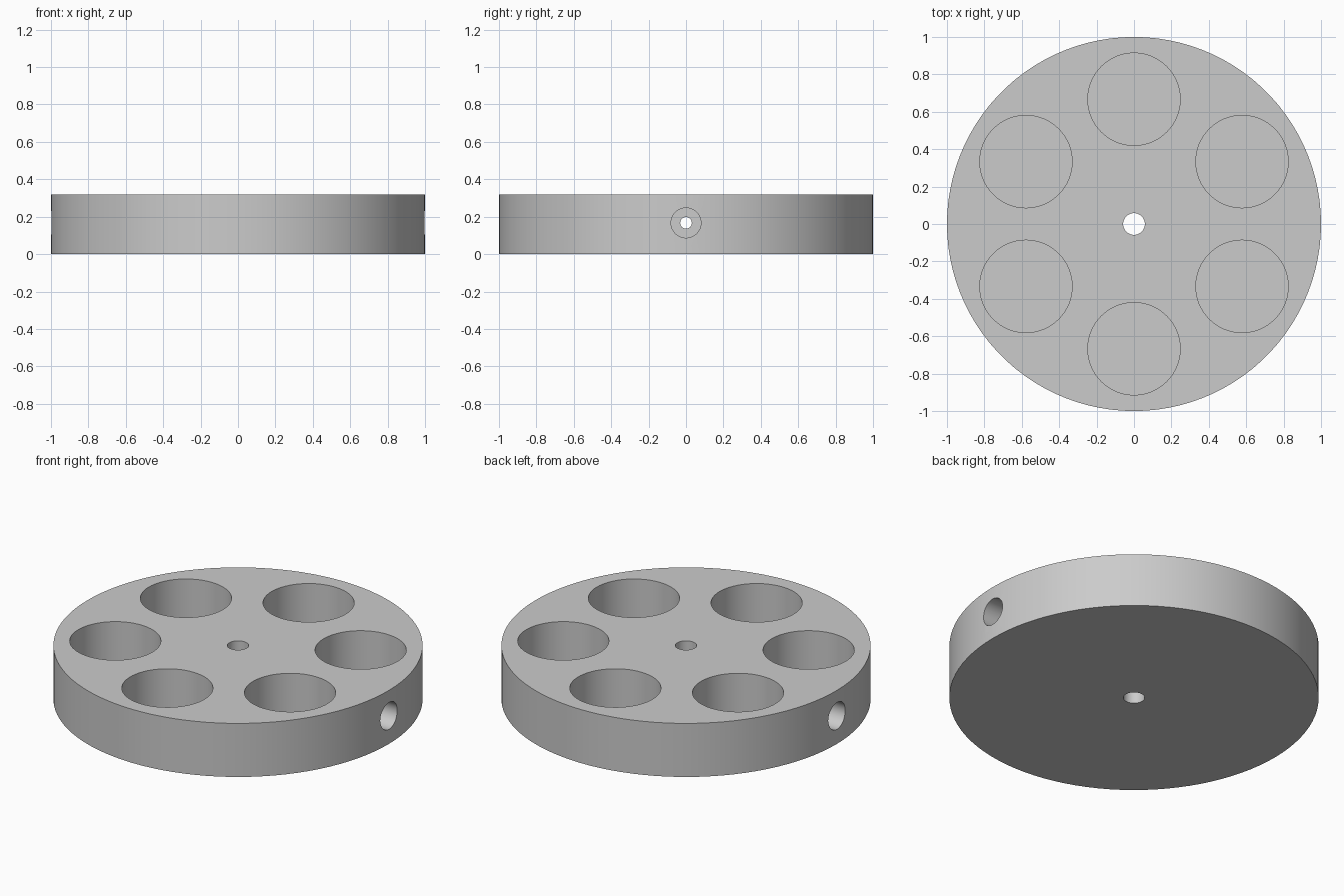
import bpy
import math

cube = bpy.data.objects.get("Cube")
if cube:
    bpy.data.objects.remove(cube, do_unlink=True)

HEIGHT = 0.32
FLOOR = 0.055          # thickness left under the pockets
BORE_Z = 0.167

grey = bpy.data.materials.new("plain grey")
grey.use_nodes = True
COLOUR = (0.6, 0.6, 0.6, 1)
grey.diffuse_color = COLOUR
grey.node_tree.nodes["Principled BSDF"].inputs["Base Color"].default_value = COLOUR


def cylinder(name, radius, depth, centre, sides=64, along_x=False):
    rotation = (0, math.pi / 2, 0) if along_x else (0, 0, 0)
    bpy.ops.mesh.primitive_cylinder_add(vertices=sides, radius=radius, depth=depth,
                                        location=centre, rotation=rotation)
    obj = bpy.context.object
    obj.name = name
    obj.data.materials.append(grey)
    return obj


def cut(target, cutter):
    bpy.context.view_layer.objects.active = target
    mod = target.modifiers.new("cut", "BOOLEAN")
    mod.operation = "DIFFERENCE"
    mod.solver = "EXACT"
    mod.object = cutter
    bpy.ops.object.modifier_apply(modifier=mod.name)
    bpy.data.objects.remove(cutter, do_unlink=True)


# Round body
disc = cylinder("disc_body", 1, HEIGHT, (0, 0, HEIGHT / 2), sides=100)

# Six round blind pockets in a ring
for i in range(6):
    angle = math.radians(90 + 60 * i)
    centre = (0.667 * math.cos(angle), 0.667 * math.sin(angle), FLOOR + 0.25)
    cut(disc, cylinder("pocket_cutter", 0.247, 0.5, centre))

# Axle hole through the middle
cut(disc, cylinder("axle_cutter", 0.058, 1, (0, 0, HEIGHT / 2)))

# Wide side bores on both ends, joined by a narrow cross bore
for side in (-1, 1):
    cut(disc, cylinder("side_bore_cutter", 0.08, 0.6, (side * 0.8, 0, BORE_Z), along_x=True))
cut(disc, cylinder("cross_bore_cutter", 0.031, 1.4, (0, 0, BORE_Z), sides=32, along_x=True))

# Smooth walls, crisp rims
bpy.ops.object.select_all(action="DESELECT")
disc.select_set(True)
bpy.context.view_layer.objects.active = disc
bpy.ops.object.shade_smooth_by_angle(angle=math.radians(30))
